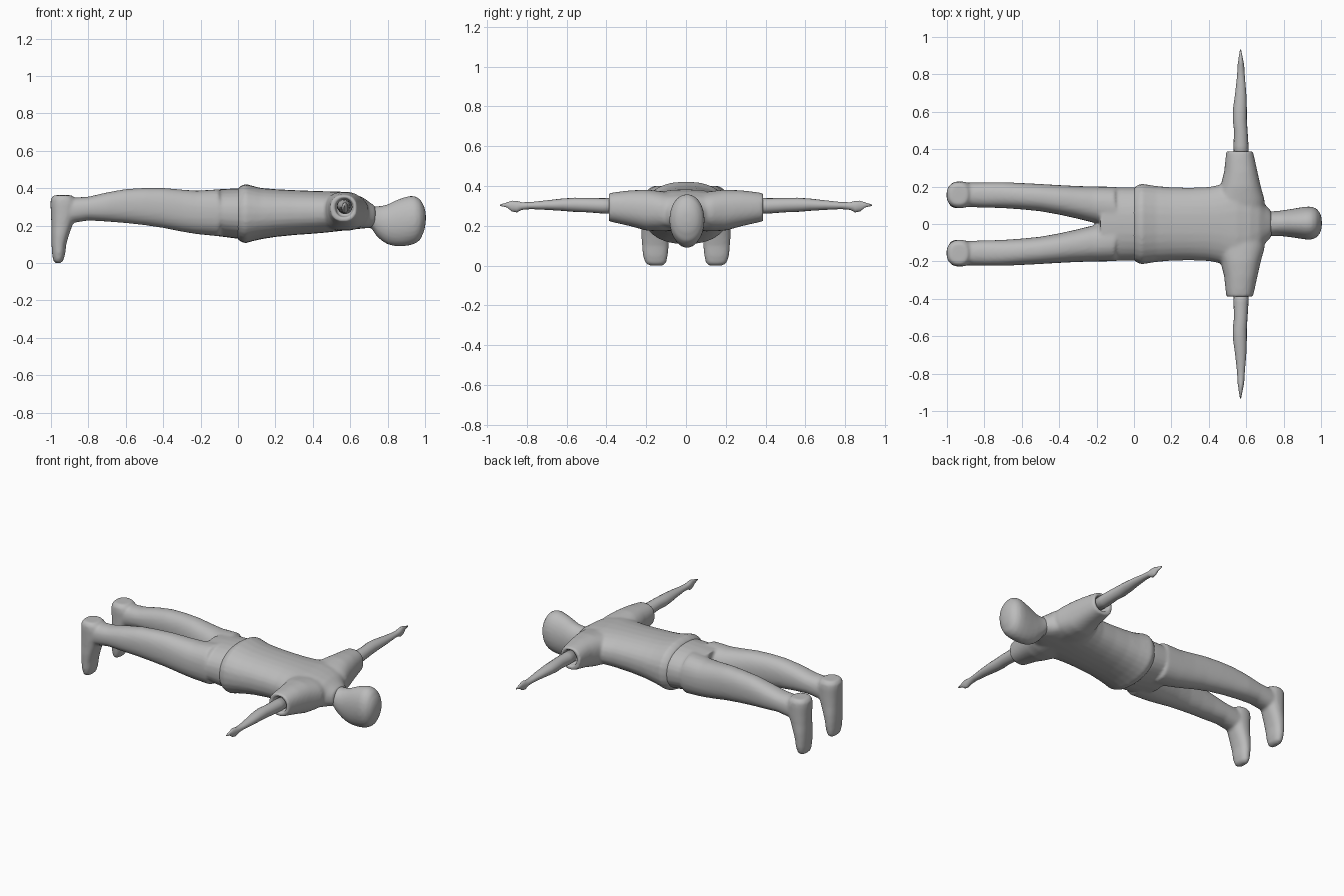
import bpy, bmesh, math
from mathutils import Vector

cube = bpy.data.objects.get("Cube")
if cube:
    bpy.data.objects.remove(cube, do_unlink=True)

grey = bpy.data.materials.new("plain grey")
grey.use_nodes = True
grey.diffuse_color = (0.5, 0.5, 0.5, 1)
bsdf = next(n for n in grey.node_tree.nodes if n.type == 'BSDF_PRINCIPLED')
bsdf.inputs["Base Color"].default_value = (0.5, 0.5, 0.5, 1)


def loft(bm, axis, sections, side=1, power=2.3, n=28):
    """Rounded sections (position, a_low, a_high, b_low, b_high) skinned along an axis.
    a and b are the two remaining axes in x, y, z order; side=-1 mirrors in y."""
    rings = []
    others = [i for i in range(3) if i != axis]
    for pos, a0, a1, b0, b1 in sections:
        ring = []
        for k in range(n):
            t = 2 * math.pi * k / n
            c, s = math.cos(t), math.sin(t)
            v = Vector((0, 0, 0))
            v[axis] = pos
            v[others[0]] = (a0 + a1) / 2 + (a1 - a0) / 2 * math.copysign(abs(c) ** (2 / power), c)
            v[others[1]] = (b0 + b1) / 2 + (b1 - b0) / 2 * math.copysign(abs(s) ** (2 / power), s)
            v.y *= side
            ring.append(bm.verts.new(v))
        rings.append(ring)
    for r, q in zip(rings, rings[1:]):
        for k in range(n):
            j = (k + 1) % n
            bm.faces.new((r[k], r[j], q[j], q[k]))
    bm.faces.new(rings[0])
    bm.faces.new(rings[-1])


def finish(name, bm, voxel=0, smooth=6):
    """Turn a bmesh into a smooth object, fusing its overlapping lofts if asked."""
    bmesh.ops.recalc_face_normals(bm, faces=bm.faces)
    me = bpy.data.meshes.new(name)
    bm.to_mesh(me)
    bm.free()
    ob = bpy.data.objects.new(name, me)
    bpy.context.collection.objects.link(ob)
    me.materials.append(grey)
    if voxel:
        m = ob.modifiers.new("fuse", 'REMESH')
        m.mode = 'VOXEL'
        m.voxel_size = voxel
        m.use_smooth_shade = True
        s = ob.modifiers.new("soften", 'SMOOTH')
        s.factor = 0.5
        s.iterations = smooth
    for p in me.polygons:
        p.use_smooth = True
    return ob


# Shirt: torso narrowing to the collar, plus hollow-ended sleeves
bm = bmesh.new()
loft(bm, 0, [
    (0.00, -.197, .197, .125, .402), (0.02, -.208, .208, .112, .415),
    (0.04, -.216, .216, .106, .424), (0.07, -.211, .211, .115, .415),
    (0.12, -.203, .203, .127, .402), (0.20, -.196, .196, .140, .395),
    (0.30, -.194, .194, .150, .390), (0.40, -.198, .198, .157, .386),
    (0.47, -.212, .212, .163, .384), (0.55, -.250, .250, .172, .382),
    (0.62, -.235, .235, .180, .370), (0.67, -.165, .165, .185, .350),
    (0.70, -.105, .105, .188, .328), (0.735, -.068, .068, .195, .303)])
for side in (1, -1):
    loft(bm, 1, [
        (0.05, .40, .700, .175, .365), (0.13, .43, .698, .172, .375),
        (0.20, .462, .678, .176, .382), (0.28, .482, .660, .198, .378),
        (0.35, .489, .645, .214, .370), (0.388, .494, .636, .222, .364),
        (0.388, .520, .616, .246, .346), (0.345, .525, .612, .25, .342)], side)
finish("shirt", bm, 0.009)

# Trousers: hips that split into two legs
bm = bmesh.new()
loft(bm, 0, [
    (-0.18, -.198, .198, .152, .388), (-0.10, -.196, .196, .143, .395),
    (0.00, -.196, .196, .130, .400), (0.05, -.19, .19, .13, .395)])
for side in (1, -1):
    loft(bm, 0, [
        (-0.93, .090, .220, .205, .350), (-0.88, .090, .222, .215, .350),
        (-0.80, .088, .222, .228, .355), (-0.70, .085, .224, .222, .378),
        (-0.60, .078, .219, .214, .396), (-0.50, .068, .214, .203, .402),
        (-0.40, .050, .208, .188, .402), (-0.30, .028, .203, .168, .393),
        (-0.22, .008, .201, .155, .387), (-0.10, -.02, .199, .143, .395)], side)
    # Foot with the toes pointing down and the heel facing out
    loft(bm, 2, [
        (0.000, -.978, -.948, .115, .185), (0.012, -.988, -.934, .100, .205),
        (0.050, -.994, -.924, .091, .217), (0.100, -.997, -.918, .087, .221),
        (0.150, -.998, -.904, .085, .225), (0.200, -.998, -.886, .086, .225),
        (0.260, -1.00, -.865, .085, .227), (0.315, -1.003, -.858, .084, .228),
        (0.345, -1.001, -.870, .088, .225), (0.363, -.985, -.89, .105, .21)], side)
finish("trousers_and_feet", bm, 0.009)

# Head with a short neck, face turned down
bm = bmesh.new()
loft(bm, 0, [
    (0.66, -.062, .066, .200, .310), (0.715, -.064, .068, .185, .304),
    (0.74, -.064, .068, .145, .304), (0.77, -.064, .070, .118, .306),
    (0.80, -.066, .074, .100, .314), (0.84, -.071, .080, .090, .334),
    (0.88, -.077, .087, .089, .349), (0.92, -.083, .093, .095, .360),
    (0.95, -.083, .093, .105, .357), (0.975, -.073, .083, .125, .340),
    (0.995, -.05, .06, .170, .305), (1.004, -.02, .03, .215, .270)], power=2.05)
finish("head", bm, 0.009)

# Bare arms: tapering to a wrist, a small flared hand and pointed fingers
for side, name in ((1, "left_arm"), (-1, "right_arm")):
    bm = bmesh.new()
    loft(bm, 1, [
        (0.33, .535, .612, .262, .338), (0.42, .532, .612, .262, .339),
        (0.50, .535, .607, .268, .340), (0.56, .528, .603, .270, .341),
        (0.62, .530, .603, .275, .337), (0.70, .541, .600, .280, .328),
        (0.78, .550, .593, .284, .319), (0.825, .553, .590, .280, .318),
        (0.85, .554, .589, .267, .325), (0.875, .558, .584, .272, .326),
        (0.90, .561, .579, .292, .317), (0.934, .567, .572, .300, .307)], side, 2, 16)
    finish(name, bm)
